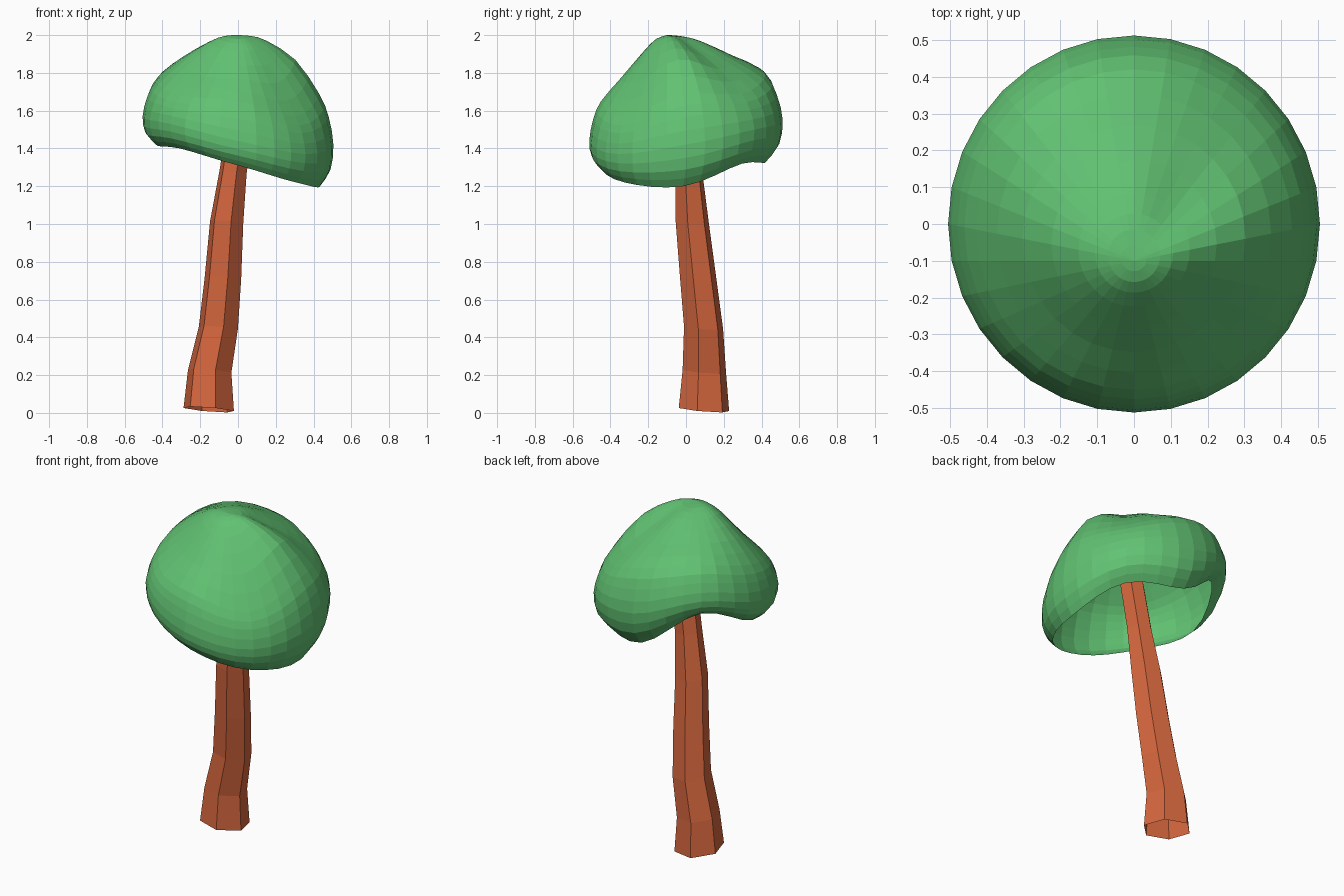
import bpy
import bmesh
import math
from mathutils import Vector

cube = bpy.data.objects.get("Cube")
if cube:
    bpy.data.objects.remove(cube, do_unlink=True)


def make_material(name, colour):
    mat = bpy.data.materials.new(name)
    mat.use_nodes = True
    mat.diffuse_color = (*colour, 1)
    mat.node_tree.nodes["Principled BSDF"].inputs["Base Color"].default_value = (*colour, 1)
    return mat


def spline(a, b, c, d, t):
    """Catmull-Rom blend from b to c."""
    return b + (c - a) * (t / 2) + (a * 2 - b * 5 + c * 4 - d) * (t * t / 2) \
        + (b * 3 - a - c * 3 + d) * (t ** 3 / 2)


def around(values, turn):
    """Smooth periodic value at a fraction of a full turn."""
    n = len(values)
    pos = turn * n
    i = int(pos)
    return spline(*(values[(i + k) % n] for k in (-1, 0, 1, 2)), pos - i)


def along(points, steps):
    """Smooth open path through the points."""
    padded = [points[0] * 2 - points[1]] + points + [points[-1] * 2 - points[-2]]
    path = []
    for i in range(len(points) - 1):
        path += [spline(*padded[i:i + 4], s / steps) for s in range(steps)]
    return path + [points[-1]]


def skin(name, rings, mat, tip=None):
    """Join closed rings into an open skin; a tip closes the first ring with a fan."""
    bm = bmesh.new()
    loops = [[bm.verts.new(p) for p in ring] for ring in rings]
    n = len(loops[0])
    centre = bm.verts.new(tip) if tip else None
    for i in range(n):
        j = (i + 1) % n
        for upper, lower in zip(loops, loops[1:]):
            bm.faces.new((upper[i], lower[i], lower[j], upper[j]))
        if centre:
            bm.faces.new((centre, loops[0][i], loops[0][j]))
    mesh = bpy.data.meshes.new(name)
    bm.to_mesh(mesh)
    bm.free()
    mesh.materials.append(mat)
    obj = bpy.data.objects.new(name, mesh)
    bpy.context.collection.objects.link(obj)


green = make_material("leaf green", (0.12, 0.54, 0.17))
bark = make_material("bark orange brown", (0.67, 0.135, 0.048))

# Cap: heights in eight directions, counter-clockwise from +x
crest = [1.995, 1.99, 1.992, 1.995, 1.995, 1.985, 1.98, 1.985]
crown = [1.97, 1.935, 1.965, 1.965, 1.965, 1.935, 1.915, 1.925]
slope = [1.87, 1.82, 1.875, 1.9, 1.87, 1.79, 1.77, 1.75]
shoulder = [1.69, 1.69, 1.79, 1.84, 1.76, 1.68, 1.65, 1.57]
widest = [1.42, 1.5, 1.55, 1.66, 1.57, 1.53, 1.44, 1.37]
rim = [1.2, 1.32, 1.34, 1.55, 1.425, 1.4, 1.31, 1.22]
brow = [s * 0.55 + w * 0.45 for s, w in zip(shoulder, widest)]
lip = [w * 0.4 + r * 0.6 for w, r in zip(widest, rim)]
outline = [(0.14, crest), (0.3, crown), (0.6, slope), (0.85, shoulder),
           (0.95, brow), (1, widest), (0.97, lip), (0.86, rim)]
peak = Vector((0, -0.1, 2))
segments = 32


def cap_point(turn, size, heights):
    angle = turn * math.tau
    shift = 1 - size
    return Vector((0.505 * size * math.cos(angle) + peak.x * shift,
                   0.512 * size * math.sin(angle) + peak.y * shift,
                   around(heights, turn)))


columns = []
for i in range(segments):
    turn = i / segments
    columns.append(along([peak] + [cap_point(turn, *ring) for ring in outline], 2)[1:])
skin("cap", list(zip(*columns)), green, tip=peak)

# Stem: leaning six-sided hollow trunk, given from the top as x, y, z, radius
stem_path = [(0.015, 0, 1.55, 0.072), (-0.027, 0.015, 1.27, 0.075),
             (-0.06, 0.033, 1.01, 0.091), (-0.08, 0.065, 0.71, 0.1),
             (-0.104, 0.093, 0.45, 0.107), (-0.15, 0.097, 0.22, 0.119),
             (-0.155, 0.095, 0.018, 0.138)]
stem_rings = []
for x, y, z, radius in stem_path:
    ring = []
    for k in range(6):
        angle = math.radians(60 * k - 15)
        dx, dy = radius * math.cos(angle), radius * math.sin(angle)
        ring.append((x + dx, y + dy, max(0, z - 0.08 * (dx + dy))))
    stem_rings.append(ring)
skin("stem", stem_rings, bark)
